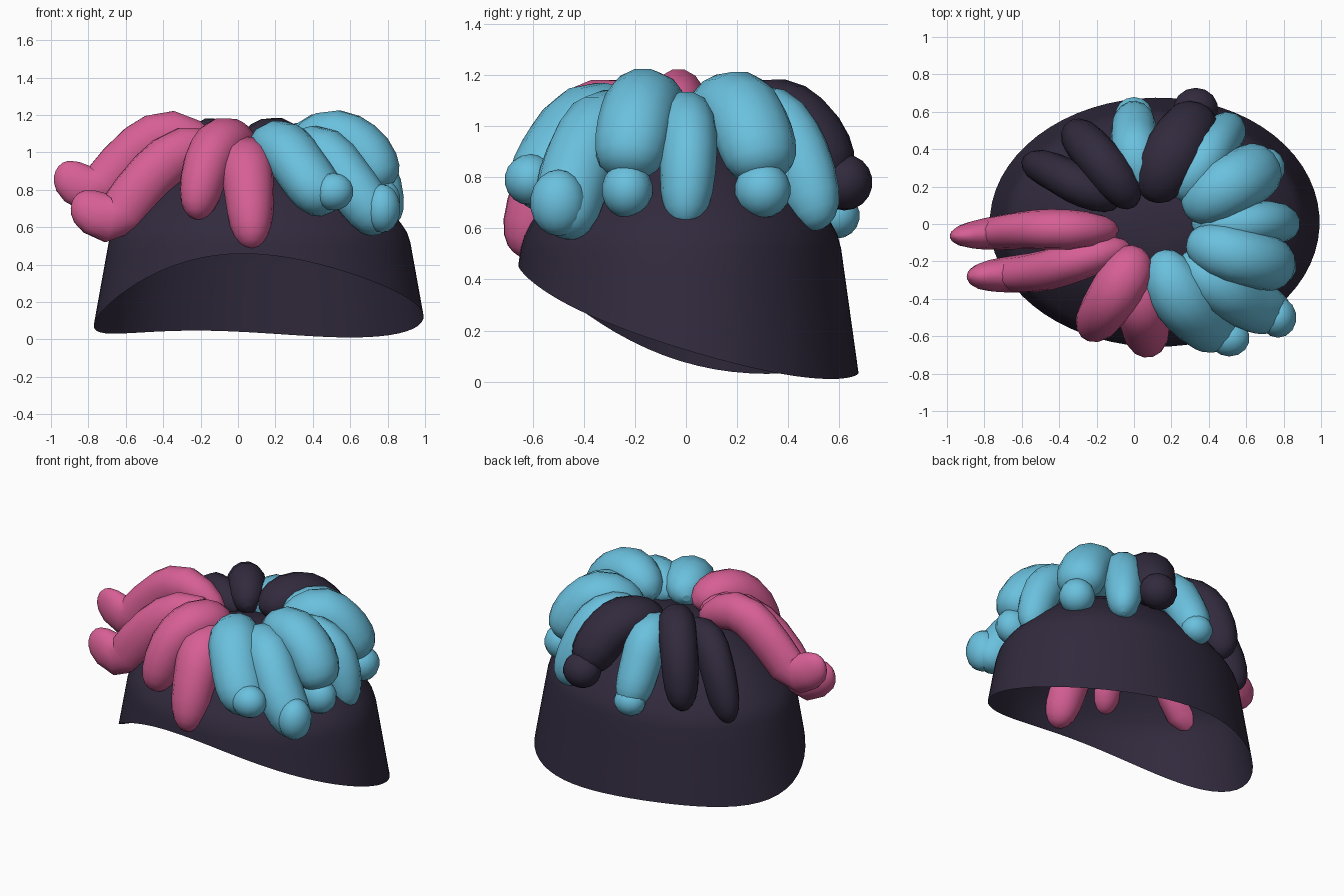
import bpy, math
from mathutils import Vector

if "Cube" in bpy.data.objects:
    bpy.data.objects.remove(bpy.data.objects["Cube"])


def material(name, rgb):
    m = bpy.data.materials.new(name)
    m.diffuse_color = (*rgb, 1)
    m.use_nodes = True
    m.node_tree.nodes["Principled BSDF"].inputs["Base Color"].default_value = m.diffuse_color
    return m


DARK = material("dark_plum", (0.031, 0.023, 0.047))
PINK = material("pink", (0.68, 0.115, 0.30))
BLUE = material("sky_blue", (0.145, 0.53, 0.73))


def make(name, verts, faces, mat):
    me = bpy.data.meshes.new(name)
    me.from_pydata(verts, [], faces)
    me.materials.append(mat)
    ob = bpy.data.objects.new(name, me)
    bpy.context.collection.objects.link(ob)
    bpy.ops.object.select_all(action='DESELECT')
    ob.select_set(True)
    bpy.context.view_layer.objects.active = ob
    bpy.ops.object.shade_smooth_by_angle(angle=math.radians(50))
    return ob


def bridge(rows, n):
    return [(r * n + i, r * n + (i + 1) % n, (r + 1) * n + (i + 1) % n, (r + 1) * n + i)
            for r in range(rows - 1) for i in range(n)]


# Open cap: flared wall with a wavy rim, then a domed top
def cap():
    n, verts = 64, []
    wall = 5
    dome = [(0.98, 0.57), (0.94, 0.62), (0.84, 0.71), (0.70, 0.81),
            (0.52, 0.90), (0.32, 0.96), (0.12, 0.98)]
    for r in range(wall):
        for i in range(n):
            a = 2 * math.pi * i / n
            u, v = math.cos(a), math.sin(a)
            rim = 0.105 - 0.21 * v + 0.14 * v * v + u * (0.025 - 0.08 * v * v)
            z = rim + (0.52 - rim) * r / (wall - 1)
            verts.append((0.115 + (0.9 - 0.18 * z) * u, -0.02 + (0.70 - 0.14 * z) * v, z))
    for s, z in dome:
        for i in range(n):
            a = 2 * math.pi * i / n
            verts.append((0.115 + 0.806 * s * math.cos(a), -0.02 + 0.627 * s * math.sin(a), z))
    rows = wall + len(dome)
    faces = bridge(rows, n) + [tuple(range((rows - 1) * n, rows * n))]
    make("cap", verts, faces, DARK)


def spline(pts, t):
    """Catmull-Rom point at t in 0..1"""
    k = len(pts) - 1
    i = min(int(t * k), k - 1)
    f = t * k - i
    p1, p2 = pts[i], pts[i + 1]
    p0 = pts[i - 1] if i else 2 * p1 - p2
    p3 = pts[i + 2] if i + 2 <= k else 2 * p2 - p1
    return 0.5 * (2 * p1 + (p2 - p0) * f + (2 * p0 - 5 * p1 + 4 * p2 - p3) * f * f
                  + (3 * p1 - p0 - 3 * p2 + p3) * f ** 3)


# Plump curved lock, blunt at the outer end and rounded at the inner end
def lock(name, mat, w, t, path, end=1.0):
    pts = [Vector(p) for p in path]
    pts[0] += (pts[0] - pts[1]).normalized() * 0.08
    pts[-1] += (pts[-1] - pts[-2]).normalized() * 0.09
    out = pts[-1] - pts[0]
    side = Vector((-out.y, out.x, 0)).normalized()
    n, verts = 14, []
    steps = [0.003, 0.025, 0.07, 0.15, 0.25, 0.36, 0.47, 0.58, 0.69, 0.79, 0.87, 0.93, 0.97, 0.99, 0.999]
    for s in steps:
        c = spline(pts, s)
        tan = (spline(pts, min(s + 0.02, 1)) - spline(pts, max(s - 0.02, 0))).normalized()
        up = tan.cross(side).normalized()
        f = math.sqrt(1 - abs(2 * s - 1) ** (3.6 if s < 0.5 else 6))
        fw = f * (1 + (end - 1) * s * s)
        for i in range(n):
            a = 2 * math.pi * i / n
            verts.append(c + side * (w * fw * math.cos(a)) + up * (t * f * math.sin(a)))
    rows = len(steps)
    faces = bridge(rows, n)
    faces += [tuple(range(n)), tuple(reversed(range((rows - 1) * n, rows * n)))]
    make(name, verts, faces, mat)
    # consistent outward normals
    bpy.ops.object.mode_set(mode='EDIT')
    bpy.ops.mesh.select_all(action='SELECT')
    bpy.ops.mesh.normals_make_consistent(inside=False)
    bpy.ops.object.mode_set(mode='OBJECT')


# Small curled-up knob at the end of a lock
def knob(name, mat, loc, size):
    bpy.ops.mesh.primitive_uv_sphere_add(segments=14, ring_count=9, radius=1, location=loc)
    ob = bpy.context.object
    ob.name = name
    ob.scale = size
    ob.data.materials.append(mat)
    bpy.ops.object.shade_smooth_by_angle(angle=math.radians(50))


cap()

# Pink locks, left and front
lock("pink_lock_side", PINK, 0.115, 0.13,
     [(-0.16, -0.03, 1.02), (-0.35, -0.03, 1.10), (-0.55, -0.03, 1.01),
      (-0.76, -0.05, 0.80), (-0.89, -0.06, 0.87)], 0.6)
lock("pink_lock_side_front", PINK, 0.115, 0.135,
     [(-0.10, -0.14, 1.00), (-0.28, -0.19, 1.01), (-0.48, -0.25, 0.86),
      (-0.66, -0.27, 0.65), (-0.80, -0.28, 0.71)], 0.75)
lock("pink_lock_front_left", PINK, 0.145, 0.13,
     [(0.0, -0.20, 1.03), (-0.07, -0.32, 1.06), (-0.16, -0.46, 0.95), (-0.21, -0.53, 0.73)], 0.75)
lock("pink_lock_front", PINK, 0.15, 0.13,
     [(0.04, -0.28, 0.95), (0.04, -0.42, 0.95), (0.06, -0.54, 0.78), (0.07, -0.61, 0.57)], 0.75)

# Blue locks, front right round to the back
lock("blue_lock_front", BLUE, 0.16, 0.14,
     [(0.15, -0.23, 1.02), (0.24, -0.38, 1.03), (0.36, -0.51, 0.88), (0.44, -0.57, 0.76)], 0.95)
lock("blue_lock_front_right", BLUE, 0.145, 0.14,
     [(0.31, -0.23, 0.99), (0.45, -0.33, 1.00), (0.61, -0.43, 0.82), (0.73, -0.47, 0.65)], 0.95)
lock("blue_lock_right_front", BLUE, 0.15, 0.14,
     [(0.36, -0.11, 1.04), (0.51, -0.16, 1.09), (0.68, -0.20, 1.00), (0.74, -0.22, 0.88)])
lock("blue_lock_right", BLUE, 0.115, 0.12,
     [(0.39, 0.00, 0.98), (0.55, 0.00, 1.02), (0.72, 0.01, 0.92), (0.79, 0.00, 0.69)], 0.95)
lock("blue_lock_right_back", BLUE, 0.16, 0.14,
     [(0.34, 0.10, 1.03), (0.48, 0.19, 1.08), (0.61, 0.26, 0.98), (0.66, 0.29, 0.87)])
lock("blue_lock_back_right", BLUE, 0.125, 0.13,
     [(0.28, 0.20, 1.02), (0.36, 0.32, 1.03), (0.44, 0.43, 0.90), (0.50, 0.50, 0.68)], 0.9)
lock("blue_lock_back", BLUE, 0.13, 0.12,
     [(0.03, 0.23, 0.99), (0.01, 0.37, 1.00), (0.00, 0.48, 0.85), (0.00, 0.56, 0.69)], 0.9)

# Dark locks, back
lock("dark_lock_back_right", DARK, 0.165, 0.14,
     [(0.11, 0.20, 1.02), (0.19, 0.34, 1.05), (0.27, 0.47, 0.97), (0.32, 0.54, 0.84)], 0.9)
lock("dark_lock_back_left", DARK, 0.12, 0.13,
     [(-0.04, 0.16, 1.02), (-0.13, 0.28, 1.06), (-0.24, 0.41, 0.94), (-0.29, 0.46, 0.71)], 0.9)
lock("dark_lock_left", DARK, 0.11, 0.12,
     [(-0.15, 0.14, 0.97), (-0.30, 0.21, 0.99), (-0.43, 0.28, 0.85), (-0.51, 0.31, 0.63)], 0.8)

# Curled knobs
for name, mat, loc, size in [
        ("front_knob", BLUE, (0.51, -0.61, 0.79), (0.11, 0.10, 0.10)),
        ("front_right_knob", BLUE, (0.77, -0.50, 0.70), (0.10, 0.11, 0.13)),
        ("right_front_knob", BLUE, (0.76, -0.23, 0.75), (0.11, 0.10, 0.11)),
        ("right_back_knob", BLUE, (0.70, 0.30, 0.75), (0.11, 0.11, 0.11)),
        ("back_low_knob", BLUE, (0.0, 0.59, 0.65), (0.10, 0.09, 0.09)),
        ("back_knob", DARK, (0.33, 0.62, 0.78), (0.12, 0.11, 0.11))]:
    knob(name, mat, loc, size)
